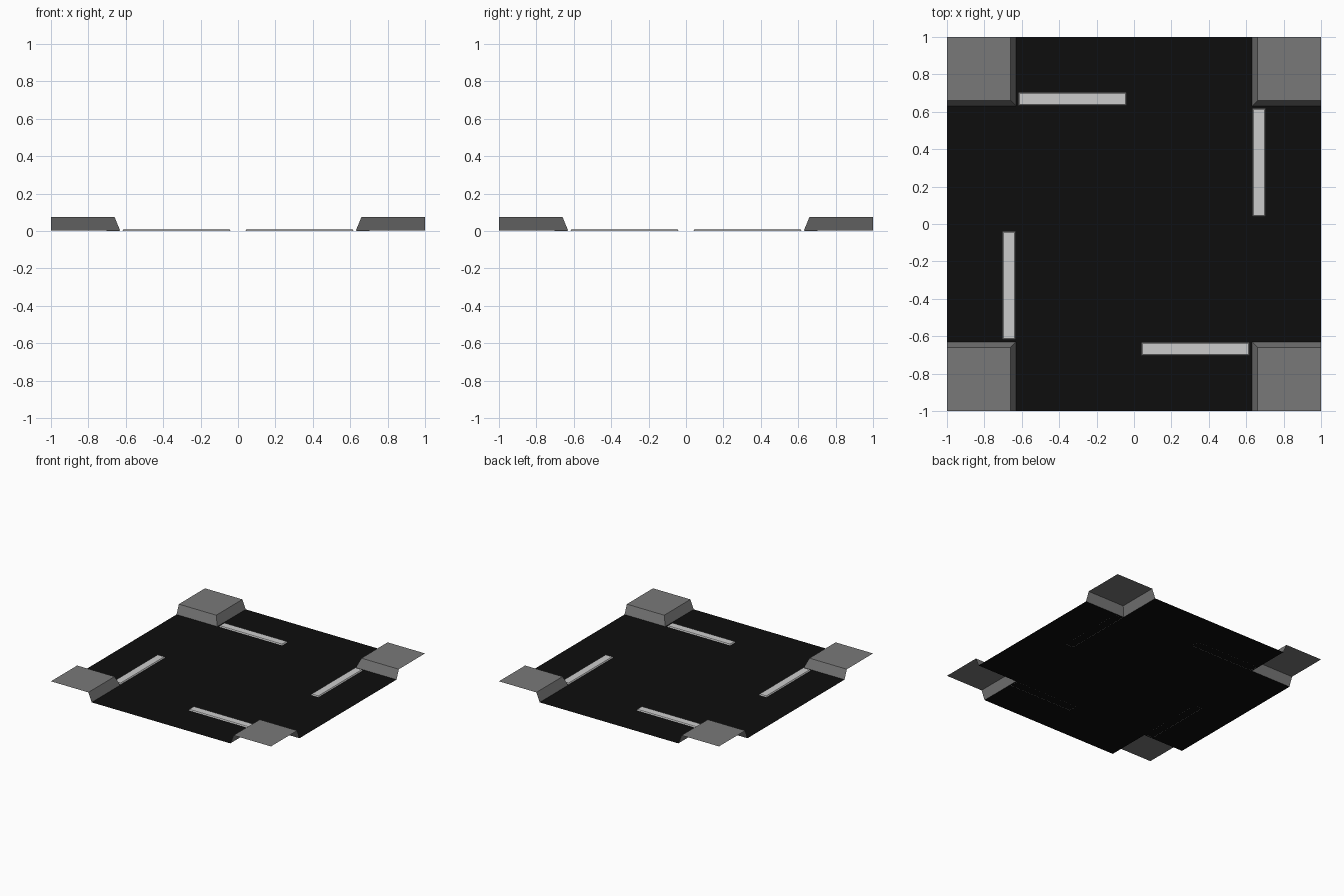
import bpy, math
from mathutils import Matrix

if "Cube" in bpy.data.objects:
    bpy.data.objects.remove(bpy.data.objects["Cube"])

EDGE = 1.0            # tile half width
ROAD = 0.63           # road half width at kerb foot
KERB = 0.66           # kerb top edge
KERB_H = 0.075
BASE = 0.001          # road level, just above the stop line rims


def material(name, v):
    m = bpy.data.materials.new(name)
    m.diffuse_color = (v, v, v, 1)
    m.use_nodes = True
    m.node_tree.nodes["Principled BSDF"].inputs["Base Color"].default_value = m.diffuse_color
    return m


def mesh_object(name, verts, faces, mat, turn=0):
    me = bpy.data.meshes.new(name)
    me.from_pydata(verts, [], faces)
    me.transform(Matrix.Rotation(-turn * math.pi / 2, 4, 'Z'))
    me.materials.append(mat)
    ob = bpy.data.objects.new(name, me)
    bpy.context.collection.objects.link(ob)
    return ob


asphalt = material("asphalt", 0.004)
paving = material("paving", 0.19)
paint = material("paint", 0.7)

# Cross-shaped road surface: centre square plus four arms
r, e = ROAD, EDGE
outer = [(-r, e), (r, e), (e, r), (e, -r), (r, -e), (-r, -e), (-e, -r), (-e, r)]
inner = [(-r, r), (r, r), (r, -r), (-r, -r)]
road_verts = [(x, y, BASE) for x, y in inner + outer]
road_faces = [(3, 2, 1, 0), (0, 1, 5, 4), (1, 2, 7, 6), (2, 3, 9, 8), (3, 0, 11, 10)]
mesh_object("road_surface", road_verts, road_faces, asphalt)

# Raised pavement corner: open shell with a top and two sloped kerbs
k, h, b = KERB, KERB_H, BASE
corner_verts = [(r, r, b), (e, r, b), (r, e, b),
                (k, k, h), (e, k, h), (k, e, h), (e, e, h)]
corner_faces = [(3, 4, 6, 5), (0, 1, 4, 3), (2, 0, 3, 5)]

# Stop line: thin slab with a chamfered rim
x0, x1, y0, y1 = -0.618, -0.04, 0.632, 0.704
c, t = 0.006, 0.01
line_verts = [(x0, y0, 0), (x1, y0, 0), (x1, y1, 0), (x0, y1, 0),
              (x0 + c, y0 + c, t), (x1 - c, y0 + c, t),
              (x1 - c, y1 - c, t), (x0 + c, y1 - c, t)]
line_faces = [(4, 5, 6, 7)] + [(i, (i + 1) % 4, (i + 1) % 4 + 4, i + 4) for i in range(4)]

# Repeat both around the four sides of the junction
for turn in range(4):
    mesh_object(f"pavement_corner_{turn + 1}", corner_verts, corner_faces, paving, turn)
    mesh_object(f"stop_line_{turn + 1}", line_verts, line_faces, paint, turn)
